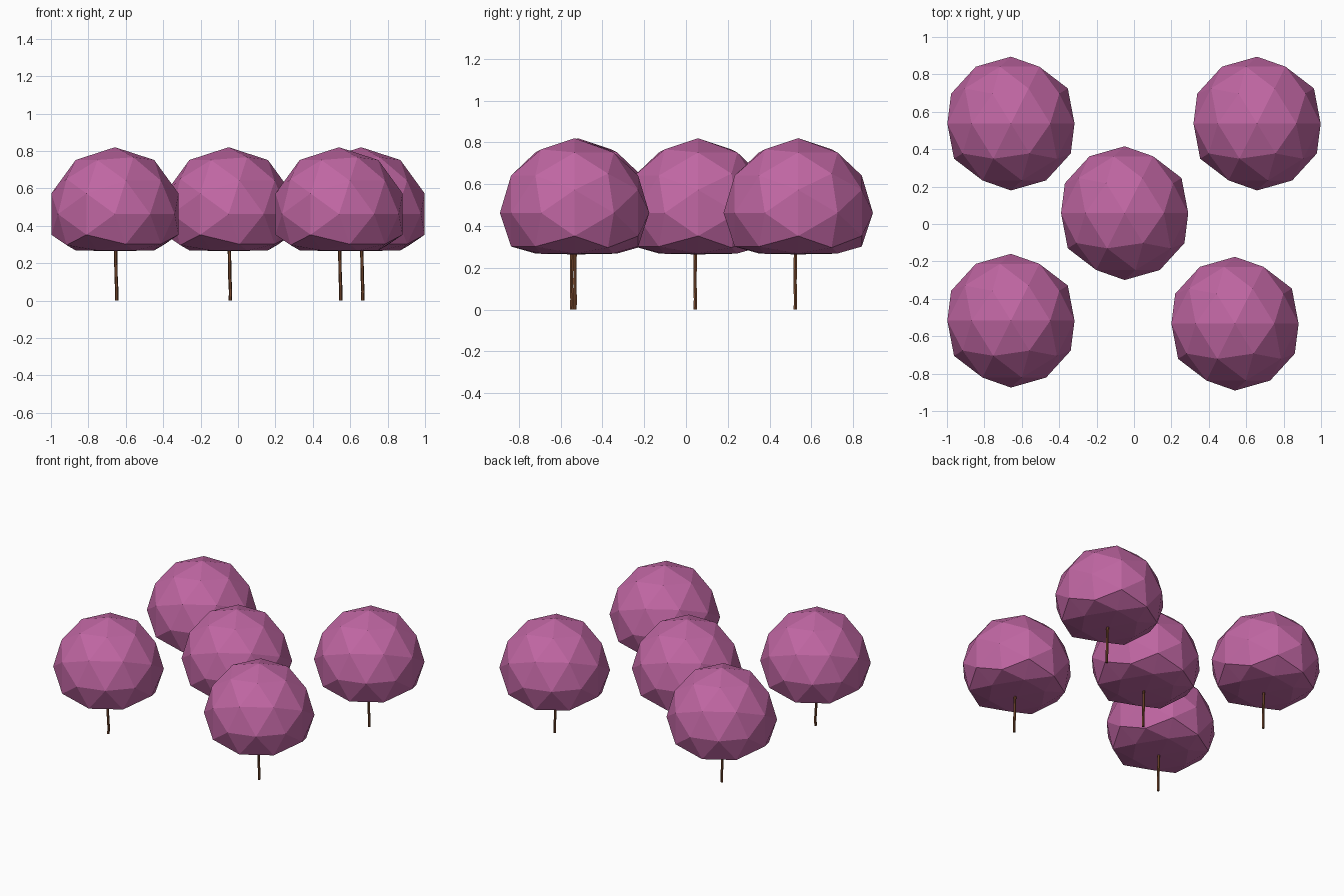
import bpy, bmesh, math
from mathutils import Matrix

cube = bpy.data.objects.get("Cube")
if cube:
    bpy.data.objects.remove(cube, do_unlink=True)


def make_material(name, rgb):
    mat = bpy.data.materials.new(name)
    mat.use_nodes = True
    color = (*rgb, 1.0)
    mat.diffuse_color = color
    bsdf = next(n for n in mat.node_tree.nodes if n.type == 'BSDF_PRINCIPLED')
    bsdf.inputs["Base Color"].default_value = color
    bsdf.inputs["Roughness"].default_value = 0.9
    return mat


BLOSSOM = make_material("blossom pink", (0.53, 0.134, 0.367))
BARK = make_material("bark brown", (0.19, 0.068, 0.028))
RADIUS, CENTER_Z = 0.3575, 0.4625


def crown_mesh():
    """Faceted ball lying on its pole axis, with a softly flattened underside."""
    bm = bmesh.new()
    bmesh.ops.create_icosphere(bm, subdivisions=2, radius=1.0,
                               matrix=Matrix.Rotation(math.pi / 2, 4, 'X'))
    for v in bm.verts:
        drop = -v.co.z - 0.31
        if drop > 0:
            v.co.z = -0.31 - 0.25 * math.tanh(drop / 0.3)
        v.co *= RADIUS
    mesh = bpy.data.meshes.new("crown")
    bm.to_mesh(mesh)
    bm.free()
    mesh.materials.append(BLOSSOM)
    return mesh


def trunk_mesh():
    """Thin, slightly crooked six-sided stem."""
    bm = bmesh.new()
    sides, rings = 6, []
    path = [(0.003, 0, 0), (0.004, 0.001, 0.05), (0, -0.001, 0.13),
            (-0.001, 0, 0.21), (-0.003, 0.001, 0.31)]
    for x, y, z in path:
        ring = []
        for i in range(sides):
            a = math.tau * i / sides
            ring.append(bm.verts.new((x + 0.009 * math.cos(a),
                                      y + 0.009 * math.sin(a), z)))
        rings.append(ring)
    for low, high in zip(rings, rings[1:]):
        for i in range(sides):
            j = (i + 1) % sides
            bm.faces.new((low[i], low[j], high[j], high[i]))
    bm.faces.new(rings[0][::-1])
    bm.faces.new(rings[-1])
    mesh = bpy.data.meshes.new("trunk")
    bm.to_mesh(mesh)
    bm.free()
    mesh.materials.append(BARK)
    return mesh


def place(name, mesh, location):
    ob = bpy.data.objects.new(name, mesh)
    ob.location = location
    bpy.context.collection.objects.link(ob)


# Five matching trees sharing the same two meshes
trees = {
    "back_right": (-0.658, 0.537),
    "back_left": (0.658, 0.537),
    "middle": (-0.05, 0.058),
    "front_right": (-0.658, -0.517),
    "front_left": (0.54, -0.533),
}
crown, trunk = crown_mesh(), trunk_mesh()
for label, (x, y) in trees.items():
    place(label + "_crown", crown, (x, y, CENTER_Z))
    place(label + "_trunk", trunk, (x + 0.006, y - 0.014, 0))
